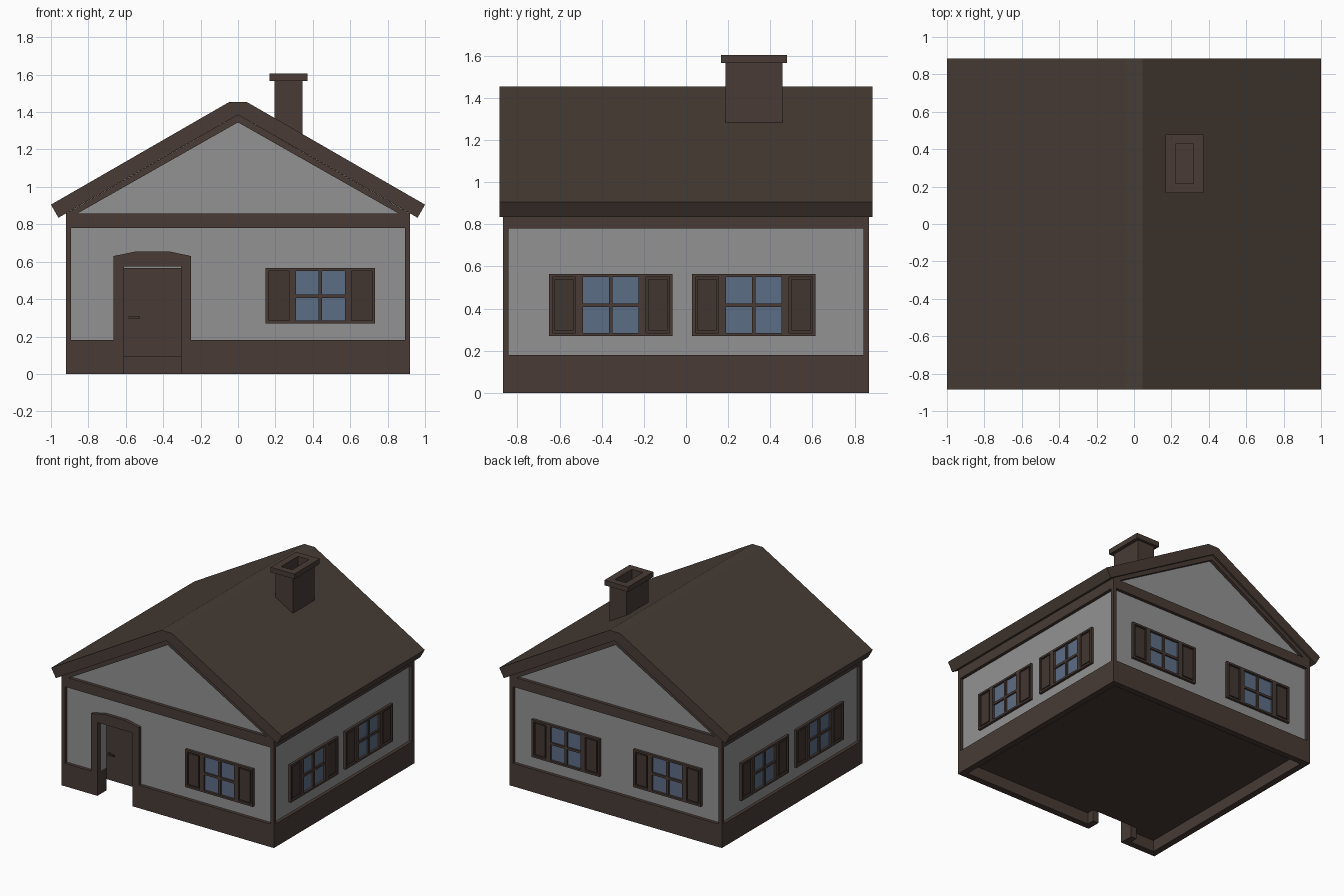
import bpy, bmesh
from math import radians
from mathutils import Matrix, Vector

cube = bpy.data.objects.get("Cube")
if cube:
    bpy.data.objects.remove(cube, do_unlink=True)


def material(name, color):
    m = bpy.data.materials.new(name)
    m.use_nodes = True
    m.diffuse_color = (*color, 1)
    m.node_tree.nodes["Principled BSDF"].inputs["Base Color"].default_value = (*color, 1)
    return m


TIMBER = material("dark timber", (0.065, 0.044, 0.036))
ROOF = material("roof brown", (0.062, 0.045, 0.035))
SHUTTER = material("shutter brown", (0.054, 0.037, 0.030))
PLASTER = material("pale plaster", (0.29, 0.29, 0.29))
GLASS = material("blue glass", (0.108, 0.153, 0.235))

W, D = 0.92, 0.87          # half width and half depth of the timber shell
REC = 0.025                # how far the plaster sits behind the timber
DOOR_L, DOOR_R = -0.61, -0.305
DOOR_Y = -0.76


class Part:
    """Collects boxes and prisms into one object."""

    def __init__(self, name, *mats):
        self.name, self.mats, self.bm = name, mats, bmesh.new()

    def box(self, x0, x1, y0, y1, z0, z1, mat=0):
        return self.prism([(x0, y0), (x1, y0), (x1, y1), (x0, y1)], z0, z1, "z", mat)

    def prism(self, outline, a, b, axis, mat=0):
        def at(p, t):
            return (p[0], t, p[1]) if axis == "y" else (p[0], p[1], t)
        lo = [self.bm.verts.new(at(p, a)) for p in outline]
        hi = [self.bm.verts.new(at(p, b)) for p in outline]
        n = len(outline)
        faces = [self.bm.faces.new(lo), self.bm.faces.new(hi)]
        faces += [self.bm.faces.new((lo[i], lo[(i + 1) % n], hi[(i + 1) % n], hi[i]))
                  for i in range(n)]
        for f in faces:
            f.material_index = mat
        return self

    def done(self, matrix=Matrix()):
        bmesh.ops.recalc_face_normals(self.bm, faces=self.bm.faces)
        self.bm.transform(matrix)
        mesh = bpy.data.meshes.new(self.name)
        self.bm.to_mesh(mesh)
        self.bm.free()
        for m in self.mats:
            mesh.materials.append(m)
        ob = bpy.data.objects.new(self.name, mesh)
        bpy.context.collection.objects.link(ob)
        return ob


# Plinth, open underneath, with returns into the doorway
p = Part("plinth", TIMBER)
p.box(-W, DOOR_L, -D, -D + 0.05, 0, 0.18)
p.box(DOOR_R, W, -D, -D + 0.05, 0, 0.18)
p.box(-W, W, D - 0.05, D, 0, 0.18)
for s in (-1, 1):
    x0, x1 = sorted((s * W, s * (W - 0.05)))
    p.box(x0, x1, -D + 0.05, D - 0.05, 0, 0.18)
p.box(DOOR_L - 0.05, DOOR_L, -D + 0.05, DOOR_Y, 0, 0.18)
p.box(DOOR_R, DOOR_R + 0.05, -D + 0.05, DOOR_Y, 0, 0.18)
p.done()

# Floor with a notch at the door
fx, fy = W - 0.04, D - 0.04
Part("floor", TIMBER).prism(
    [(-fx, -fy), (DOOR_L, -fy), (DOOR_L, DOOR_Y), (DOOR_R, DOOR_Y),
     (DOOR_R, -fy), (fx, -fy), (fx, fy), (-fx, fy)], 0.09, 0.1, "z").done()

# Plaster walls, with the entrance recess lined in plaster
wx, wy = W - REC, D - REC
p = Part("walls", PLASTER)
p.box(-wx, DOOR_L, -wy, DOOR_Y + 0.03, 0.17, 0.8)
p.box(DOOR_R, wx, -wy, DOOR_Y + 0.03, 0.17, 0.8)
p.box(DOOR_L, DOOR_R, -wy, DOOR_Y + 0.03, 0.58, 0.8)
p.box(DOOR_L, DOOR_R, DOOR_Y + 0.015, DOOR_Y + 0.03, 0.1, 0.58)
p.box(-wx, wx, wy - 0.05, wy, 0.17, 0.8)
for s in (-1, 1):
    x0, x1 = sorted((s * wx, s * (wx - 0.05)))
    p.box(x0, x1, DOOR_Y + 0.03, wy - 0.05, 0.17, 0.8)
p.done()

# Corner posts and top beam
p = Part("corner_posts", TIMBER)
for sx in (-1, 1):
    for sy in (-1, 1):
        x0, x1 = sorted((sx * W, sx * (W - 0.028)))
        y0, y1 = sorted((sy * D, sy * (D - 0.028)))
        p.box(x0, x1, y0, y1, 0.18, 0.78)
p.done()
Part("top_beam", TIMBER).box(-W, W, -D, D, 0.78, 0.857).done()

# Gables: plaster triangle with timber rakes in front
p = Part("gable_plaster", PLASTER)
p.prism([(-0.88, 0.85), (0.88, 0.85), (0, 1.36)], -wy, wy, "y").done()
p = Part("gable_rakes", TIMBER)
for s in (-1, 1):
    y0, y1 = sorted((s * D, s * (wy - 0.01)))
    for m in (-1, 1):
        p.prism([(0, 1.385), (m * W, 0.857), (m * 0.86, 0.857), (0, 1.345)], y0, y1, "y")
p.done()

# Roof: folded slab with a flat ridge; end faces are timber coloured
p = Part("roof", ROOF, TIMBER)
p.prism([(-1, 0.905), (-0.045, 1.455), (0.045, 1.455), (1, 0.905),
         (0.96, 0.835), (0, 1.385), (-0.96, 0.835)], -0.885, 0.885, "y")
p.bm.normal_update()
for f in p.bm.faces:
    if abs(f.normal.y) > 0.9:
        f.material_index = 1
p.done()

# Chimney: lofted rectangles, ending in a sunken flue
p = Part("chimney", TIMBER)
rings = [(0.075, 0.135, 1.2), (0.075, 0.135, 1.565), (0.1025, 0.157, 1.565),
         (0.1025, 0.157, 1.605), (0.0475, 0.105, 1.605), (0.0475, 0.105, 1.42)]
loops = [[p.bm.verts.new((0.27 + sx * hx, 0.322 + sy * hy, z))
          for sx, sy in ((-1, -1), (1, -1), (1, 1), (-1, 1))] for hx, hy, z in rings]
for a, b in zip(loops, loops[1:]):
    for i in range(4):
        j = (i + 1) % 4
        p.bm.faces.new((a[i], a[j], b[j], b[i]))
p.bm.faces.new(loops[0])
p.bm.faces.new(loops[-1])
p.done()

# Door, handle and arched surround
Part("door", TIMBER).box(DOOR_L, DOOR_R, DOOR_Y, DOOR_Y + 0.015, 0.1, 0.565).done()
p = Part("door_handle", SHUTTER)
p.box(-0.585, -0.525, DOOR_Y - 0.03, DOOR_Y - 0.02, 0.295, 0.307)
p.box(-0.585, -0.572, DOOR_Y - 0.02, DOOR_Y, 0.295, 0.307).done()
p = Part("door_surround", TIMBER)
p.prism([(-0.665, 0.18), (DOOR_L, 0.18), (DOOR_L, 0.575), (DOOR_R, 0.575), (DOOR_R, 0.18),
         (-0.25, 0.18), (-0.25, 0.63), (-0.37, 0.655), (-0.545, 0.655), (-0.665, 0.63)],
        -D, -wy + 0.02, "y").done()


# Shuttered window, modelled facing -y with the wall plane at y = 0
def window(name, centre, wall, angle):
    p = Part(name, TIMBER, GLASS, SHUTTER)
    z0, z1, half, t = 0.27, 0.565, 0.293, 0.015
    front = -0.02
    p.box(-half, half, front, 0, z0, z0 + t)
    p.box(-half, half, front, 0, z1 - t, z1)
    for s in (-1, 1):
        def upright(a, b, y, zb, zt, mat=0):
            a, b = sorted((s * a, s * b))
            p.box(a, b, y, 0, zb, zt, mat)
        upright(half - t, half, front, z0 + t, z1 - t)
        upright(0.131, 0.168, front, z0 + t, z1 - t)
        upright(0.168, half - t, -0.008, z0 + t, z1 - t, 2)
        upright(0.178, half - t - 0.01, -0.016, z0 + t + 0.01, z1 - t - 0.01, 2)
    p.box(-0.131, 0.131, -0.003, 0, z0 + t, z1 - t, 1)
    p.box(-0.009, 0.009, -0.016, -0.003, z0 + t, z1 - t)
    zm = (z0 + z1) / 2 - 0.002
    p.box(-0.131, 0.131, -0.015, -0.003, zm - 0.009, zm + 0.009)
    p.done(Matrix.Rotation(radians(angle), 4, "Z")
           @ Matrix.Translation(Vector((centre, -wall, 0))))


window("front_window", 0.44, wy, 0)
for side, wall, angle, centres in (("right_side", wx, 90, (-0.357, 0.322)),
                                   ("back", wy, 180, (-0.44, 0.44)),
                                   ("left_side", wx, 270, (-0.322, 0.357))):
    for i, c in enumerate(centres):
        window(f"{side}_window_{i + 1}", c, wall, angle)
